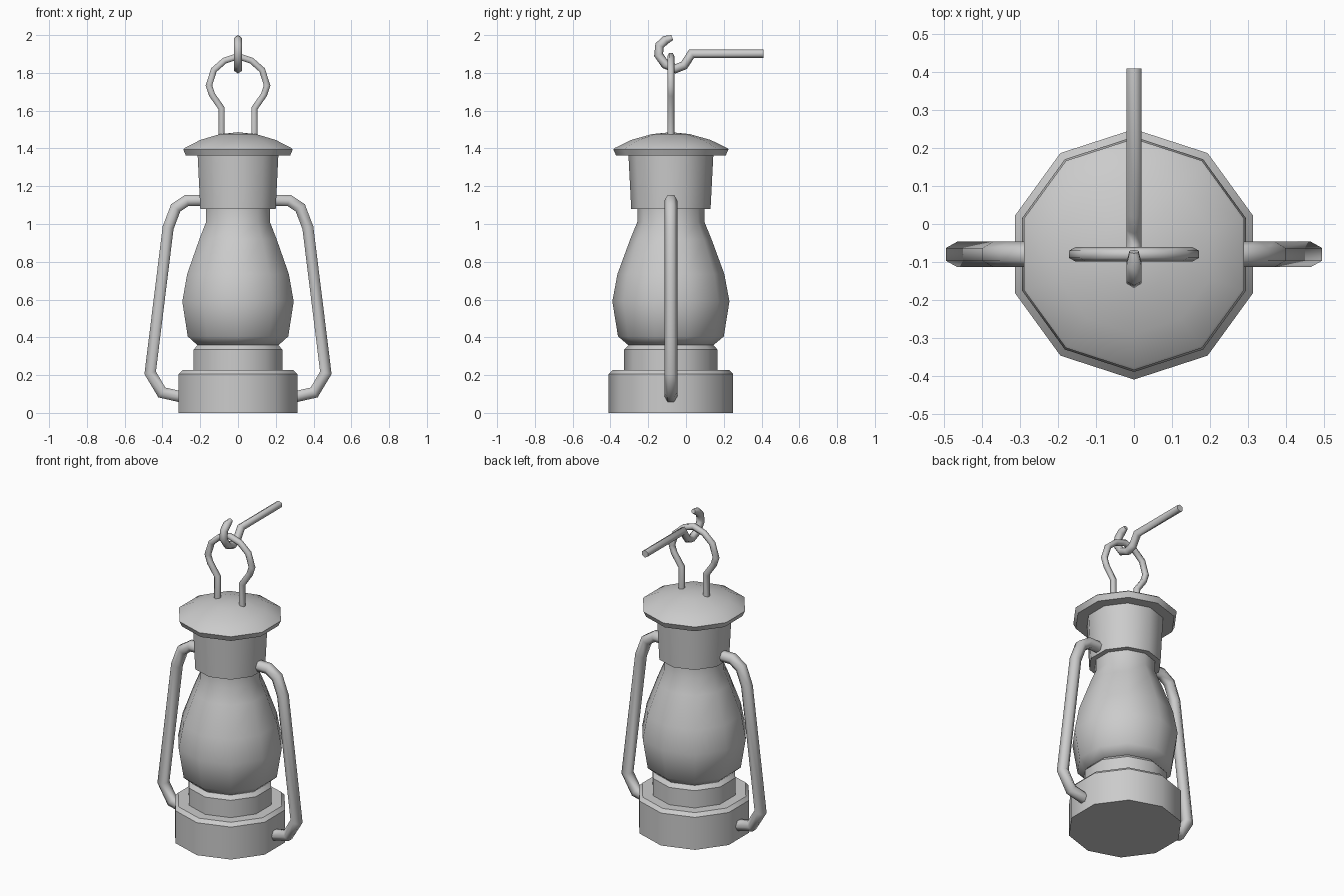
import bpy, bmesh
from math import sin, cos, pi, radians
from mathutils import Vector

cube = bpy.data.objects.get("Cube")
if cube:
    bpy.data.objects.remove(cube, do_unlink=True)

AXIS_Y = -0.08   # the lantern body hangs off-centre, below its hook
SIDES = 10

metal = bpy.data.materials.new("plain_grey")
metal.use_nodes = True
metal.diffuse_color = (0.6, 0.6, 0.6, 1)
metal.node_tree.nodes["Principled BSDF"].inputs["Base Color"].default_value = (0.6, 0.6, 0.6, 1)


def finish(name, bm, angle):
    """Turn a bmesh into a shaded, coloured object."""
    bmesh.ops.remove_doubles(bm, verts=bm.verts[:], dist=0.0005)
    bmesh.ops.recalc_face_normals(bm, faces=bm.faces[:])
    mesh = bpy.data.meshes.new(name)
    bm.to_mesh(mesh)
    bm.free()
    mesh.materials.append(metal)
    obj = bpy.data.objects.new(name, mesh)
    bpy.context.collection.objects.link(obj)
    bpy.ops.object.select_all(action='DESELECT')
    obj.select_set(True)
    bpy.context.view_layer.objects.active = obj
    bpy.ops.object.shade_smooth_by_angle(angle=radians(angle))
    return obj


def skin(bm, rings):
    """Bridge successive rings of vertices with quads."""
    n = len(rings[0])
    for a, b in zip(rings, rings[1:]):
        for i in range(n):
            j = (i + 1) % n
            bm.faces.new((a[i], a[j], b[j], b[i]))


def lathe(name, profile, angle=40):
    """Ten-sided turned part from (radius, height) pairs."""
    bm = bmesh.new()
    rings = []
    for r, z in profile:
        turns = [pi / 2 + 2 * pi * i / SIDES for i in range(SIDES)]
        rings.append([bm.verts.new((r * cos(t), AXIS_Y + r * sin(t), z)) for t in turns])
    skin(bm, rings)
    for ring, (r, z) in zip((rings[0], rings[-1]), (profile[0], profile[-1])):
        if r > 0:
            bm.faces.new(ring)
    return finish(name, bm, angle)


def pipe(name, points, across, radius, turn=0.0, tip=1.0):
    """Six-sided mitred tube along a planar path; across is the plane normal."""
    pts = [Vector(p) for p in points]
    across = Vector(across)
    bm = bmesh.new()
    rings = []
    for k, p in enumerate(pts):
        d_in = (p - pts[max(k - 1, 0)]).normalized()
        d_out = (pts[min(k + 1, len(pts) - 1)] - p).normalized()
        tangent = (d_in + d_out).normalized()
        side = across.cross(tangent)
        miter = 1 / max(tangent.dot(d_out if d_out.length else d_in), 0.5)
        r = radius * (tip if k == len(pts) - 1 else 1)
        rings.append([bm.verts.new(p + across * r * cos(turn + i * pi / 3)
                                   + side * r * miter * sin(turn + i * pi / 3))
                      for i in range(6)])
    skin(bm, rings)
    bm.faces.new(rings[0])
    bm.faces.new(rings[-1])
    return finish(name, bm, 65)


# Turned body, from the bottom up
lathe("base", [(0.33, 0), (0.33, 0.205), (0.31, 0.226)])
lathe("burner_collar", [(0.247, 0.2), (0.247, 0.335), (0.222, 0.362)])
lathe("globe", [(0.225, 0.358), (0.28, 0.405), (0.31, 0.59), (0.283, 0.735),
                (0.215, 0.92), (0.178, 1.01), (0.178, 1.1)], 60)
lathe("chimney", [(0.21, 1.08), (0.225, 1.37)])
lathe("cap", [(0.29, 1.362), (0.305, 1.395), (0.298, 1.402), (0.21, 1.445),
              (0.1, 1.476), (0, 1.486)])

# Side handles, mirrored
handle = [(0.17, 1.125), (0.27, 1.125), (0.33, 1.085), (0.37, 0.98),
          (0.465, 0.212), (0.403, 0.108), (0.31, 0.087), (0.27, 0.087)]
for name, s in (("left_handle", 1), ("right_handle", -1)):
    pipe(name, [(s * x, AXIS_Y, z) for x, z in handle], (0, 1, 0), 0.034)

# Hanging loop on the cap: one half, then its mirror image
half = [(0.087, 1.42), (0.087, 1.612), (0.138, 1.685), (0.154, 1.733),
        (0.128, 1.815), (0.071, 1.865)]
loop = [(-x, z) for x, z in half] + [(0, 1.888)] + half[::-1]
pipe("hanging_loop", [(x, AXIS_Y, z) for x, z in loop], (0, 1, 0), 0.019)

# Hook rod that carries the loop
hook = [(0.41, 1.902), (0.03, 1.902), (-0.01, 1.84), (-0.055, 1.822), (-0.11, 1.845),
        (-0.145, 1.895), (-0.14, 1.945), (-0.107, 1.975), (-0.073, 1.987)]
pipe("hook_rod", [(0, y, z) for y, z in hook], (1, 0, 0), 0.023, pi / 6, 0.6)
